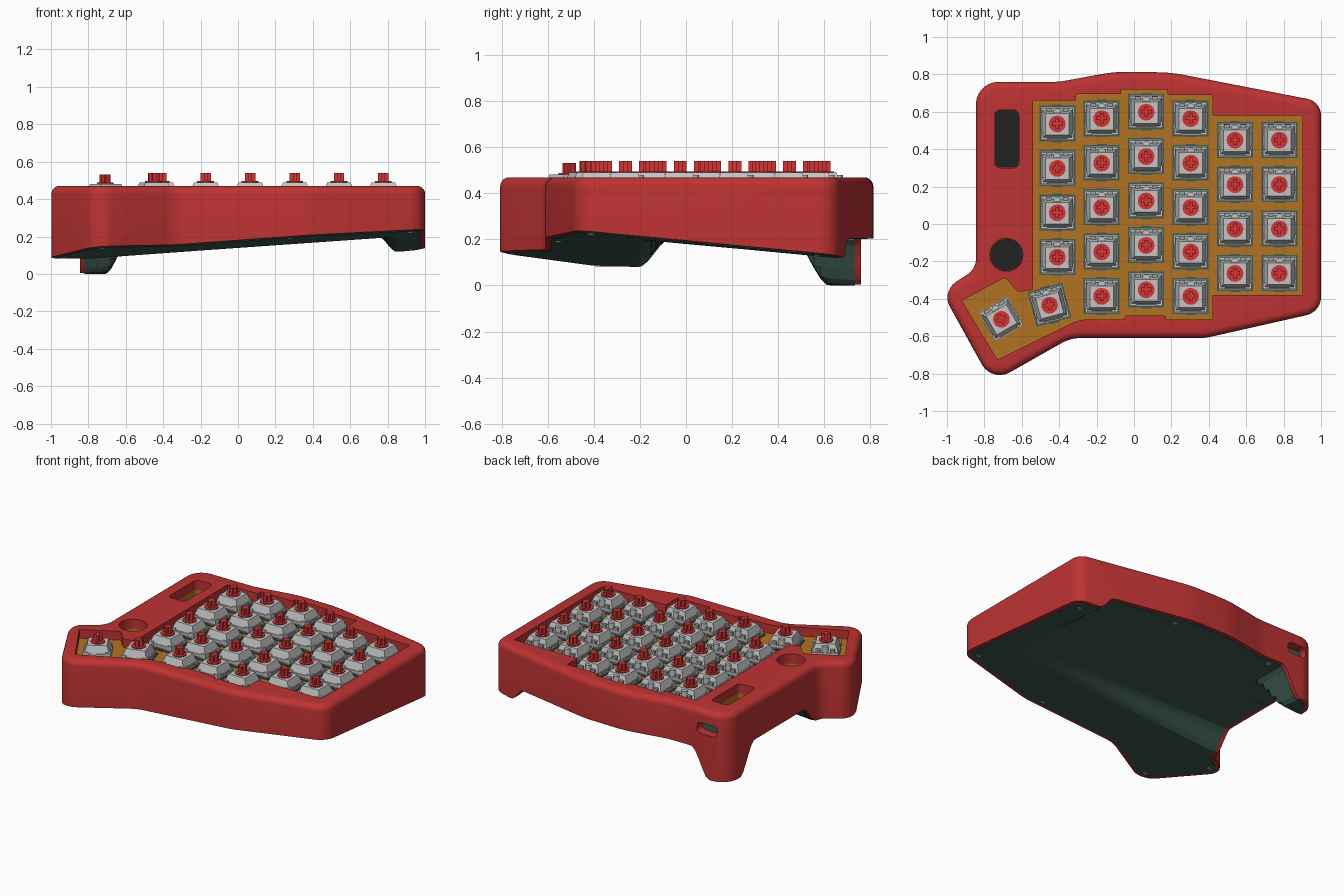
import bpy, bmesh, math
from mathutils import Vector, Matrix

cube = bpy.data.objects.get("Cube")
if cube:
    bpy.data.objects.remove(cube)


def material(name, r, g, b):
    m = bpy.data.materials.new(name)
    m.use_nodes = True
    m.diffuse_color = (r, g, b, 1)
    m.node_tree.nodes["Principled BSDF"].inputs["Base Color"].default_value = (r, g, b, 1)
    return m


RED = material("case red", 0.52, 0.033, 0.033)
STEM = material("stem red", 0.66, 0.035, 0.035)
ORANGE = material("plate orange", 0.45, 0.17, 0.016)
GREEN = material("dark green", 0.05, 0.105, 0.083)
GREY = material("housing grey", 0.56, 0.56, 0.56)
DIM = material("flange grey", 0.33, 0.35, 0.35)
BLACK = material("black", 0.016, 0.016, 0.016)


def rounded(corners, radius=0.008, steps=7):
    """Closed outline with an arc at each corner (x, y[, r])."""
    out = []
    for i, c in enumerate(corners):
        p = Vector(c[:2])
        r = c[2] if len(c) > 2 else radius
        a = (Vector(corners[i - 1][:2]) - p).normalized()
        b = (Vector(corners[(i + 1) % len(corners)][:2]) - p).normalized()
        turn = math.pi - a.angle(b)
        if turn < 0.02:
            out.append(p)
            continue
        d = r * math.tan(turn / 2)
        centre = p + (a + b).normalized() * r / math.cos(turn / 2)
        v1, v2 = p + a * d - centre, p + b * d - centre
        for k in range(steps + 1):
            s = k / steps
            out.append(centre + (v1 * math.sin((1 - s) * turn) + v2 * math.sin(s * turn)) / math.sin(turn))
    return out


def slab(cx, cy, w, h, r):
    x, y = w / 2, h / 2
    return rounded([(cx - x, cy - y), (cx + x, cy - y), (cx + x, cy + y), (cx - x, cy + y)], r)


def inset(points, d):
    n = len(points)
    out = []
    for i, p in enumerate(points):
        t = (points[(i + 1) % n] - points[i - 1]).normalized()
        out.append(p + Vector((-t.y, t.x)) * d)
    return out


def finish(name, bm, mats, smooth=True):
    bmesh.ops.recalc_face_normals(bm, faces=bm.faces)
    mesh = bpy.data.meshes.new(name)
    bm.to_mesh(mesh)
    bm.free()
    for m in mats:
        mesh.materials.append(m)
    ob = bpy.data.objects.new(name, mesh)
    bpy.context.collection.objects.link(ob)
    if smooth:
        shade(ob)
    return ob


def activate(ob):
    bpy.ops.object.select_all(action='DESELECT')
    ob.select_set(True)
    bpy.context.view_layer.objects.active = ob


def shade(ob):
    activate(ob)
    bpy.ops.object.shade_smooth_by_angle(angle=math.radians(30))


def prism(name, points, levels, mats, caps=True, matrix=None, smooth=True):
    """Stack an outline at (inset, z) levels."""
    bm = bmesh.new()
    rings = [[bm.verts.new((p.x, p.y, z)) for p in inset(points, d)] for d, z in levels]
    n = len(points)
    for lo, hi in zip(rings, rings[1:]):
        for i in range(n):
            bm.faces.new((lo[i], lo[(i + 1) % n], hi[(i + 1) % n], hi[i]))
    if caps:
        bm.faces.new(rings[0][::-1])
        bm.faces.new(rings[-1])
    if matrix:
        bm.transform(matrix)
    return finish(name, bm, mats, smooth)


def cut(ob, cutter):
    mod = ob.modifiers.new("cut", 'BOOLEAN')
    mod.operation = 'DIFFERENCE'
    mod.solver = 'EXACT'
    mod.object = cutter
    activate(ob)
    bpy.ops.object.modifier_apply(modifier=mod.name)


def ramp(v, a, b):
    t = min(1, max(0, (v - a) / (b - a)))
    return t * t * (3 - 2 * t)


def underside(x, y):
    """Tilted resting plane with an arched recess between the feet."""
    plane = 0.1225 + 0.0725 * x - 0.095 * y
    leg = max(ramp(x, -0.71, -0.57), ramp(y, 0.62, 0.46))
    lift = min(ramp(y, -0.21, -0.07), ramp(x, 0.85, 0.75), leg)
    return max(0.004, plane + lift * max(0, 0.205 - plane))


# Cutter that shapes the underside
bm = bmesh.new()
bmesh.ops.create_grid(bm, x_segments=84, y_segments=72, size=1)
for v in bm.verts:
    v.co.x *= 1.1
    v.co.z = underside(v.co.x, v.co.y)
base = bmesh.ops.extrude_face_region(bm, geom=bm.faces[:])
for v in base["geom"]:
    if isinstance(v, bmesh.types.BMVert):
        v.co.z = -0.5
bmesh.ops.triangulate(bm, faces=bm.faces[:])
under_cutter = finish("underside_cutter", bm, [], False)

# Case shell
outline = rounded([
    (-0.76, -0.848, 0.11), (-0.34, -0.61, 0.2), (0.38, -0.61, 0.3), (1, -0.47, 0.1),
    (1, 0.655, 0.09), (0.2, 0.81, 0.8), (-0.1, 0.815, 0.8), (-0.4, 0.76, 0.4),
    (-0.845, 0.76, 0.12), (-0.845, -0.24, 0.1), (-1.03, -0.36, 0.1)])
edge = [(0.04 * (1 - math.cos(a)), 0.43 + 0.04 * math.sin(a))
        for a in (math.radians(18 * k) for k in range(6))]
case = prism("case", outline, [(0, -0.3)] + edge, [RED])

# Openings for keys, screen, knob and cable
keys_outline = rounded([
    (-0.54, 0.66), (-0.54, -0.35), (-0.62, -0.365, 0.03), (-0.69, -0.285, 0.02), (-0.92, -0.41),
    (-0.73, -0.725), (-0.29, -0.51, 0.2), (-0.05, -0.51), (-0.05, -0.49), (0.17, -0.49),
    (0.17, -0.51), (0.42, -0.51), (0.42, -0.38), (0.9, -0.38), (0.9, 0.58), (0.42, 0.58),
    (0.42, 0.69), (0.18, 0.69), (0.18, 0.72), (-0.07, 0.72), (-0.07, 0.695), (-0.31, 0.695),
    (-0.31, 0.66)], 0.006, 3)
screen_outline = slab(-0.68, 0.455, 0.13, 0.31, 0.03)
knob_outline = slab(-0.682, -0.165, 0.176, 0.176, 0.086)
cable_outline = slab(-0.69, 0.345, 0.15, 0.075, 0.03)
upright = Matrix.Rotation(math.radians(90), 4, 'X')
cutters = [under_cutter,
           prism("keys_cutter", keys_outline[::-1], [(0, 0.4), (0, 0.6)], []),
           prism("screen_cutter", screen_outline, [(0, 0.36), (0, 0.6)], []),
           prism("knob_cutter", knob_outline, [(0, 0.36), (0, 0.6)], []),
           prism("cable_cutter", cable_outline, [(0, -0.9), (0, -0.69)], [], matrix=upright)]
for c in cutters:
    cut(case, c)
shade(case)

# Bottom cover, slightly proud of the case rim
cover = prism("bottom_cover", outline, [(0.025, -0.3), (0.025, 0.28)], [GREEN])
under_cutter.location.z = -0.004
bpy.context.view_layer.update()
cut(cover, under_cutter)
shade(cover)
for c in cutters:
    bpy.data.objects.remove(c)

# Plates and floors inside the openings
prism("key_plate", keys_outline[::-1], [(0.003, 0.39), (0.003, 0.41)], [ORANGE])
for name, pts in (("screen", screen_outline), ("knob", knob_outline)):
    prism(name + "_floor", pts, [(0.001, 0.355), (0.001, 0.365)], [BLACK])
    prism(name + "_liner", pts, [(0.001, 0.36), (0.001, 0.405)], [ORANGE], caps=False)
prism("cable_socket", cable_outline, [(0.001, -0.7), (0.001, -0.68)], [GREEN], matrix=upright)

# Screws and reset button on the underside
spots = [(0.92, -0.41), (0.28, -0.55), (0.92, 0.57), (0.27, 0.72), (-0.5, 0.71),
         (-0.72, -0.75), (-0.93, -0.38), (-0.77, 0.27)]
for i, (x, y) in enumerate(spots):
    size = 0.07 if i == len(spots) - 1 else 0.03
    z = underside(x, y)
    prism("reset_button" if size > 0.05 else f"screw_{i + 1}", slab(x, y, size, size, size * 0.49),
          [(0, z - 0.008), (0, z)], [DIM if size < 0.05 else GREEN])


# One key switch, shared by every key
def block(bm, x, y, z0, z1, w, h, mat, top=None):
    """Box with an optional narrower top (w, h)."""
    tw, th = top or (w, h)
    for f in bmesh.ops.create_cube(bm, size=1)["verts"]:
        up = f.co.z > 0
        f.co = (x + f.co.x * (tw if up else w), y + f.co.y * (th if up else h), z1 if up else z0)
        for face in f.link_faces:
            face.material_index = mat


def disc(bm, x, y, z0, z1, r, mat):
    made = bmesh.ops.create_cone(bm, cap_ends=True, segments=16, radius1=r, radius2=r, depth=z1 - z0,
                                 matrix=Matrix.Translation((x, y, (z0 + z1) / 2)))
    for v in made["verts"]:
        for face in v.link_faces:
            face.material_index = mat


bm = bmesh.new()
block(bm, 0, 0, -0.01, 0.004, 0.192, 0.192, 0)                     # cutout frame
block(bm, 0, 0, 0, 0.012, 0.176, 0.176, 1)                         # flange
block(bm, 0, 0, 0.012, 0.03, 0.168, 0.168, 2)                      # lower housing
block(bm, 0, -0.004, 0.03, 0.08, 0.162, 0.15, 2, (0.125, 0.115))   # upper housing
for s in (-1, 1):
    block(bm, s * 0.08, 0, 0.01, 0.028, 0.02, 0.07, 1)             # side clips
    block(bm, s * 0.07, -0.068, 0.01, 0.04, 0.035, 0.035, 2)       # corner posts
    block(bm, s * 0.045, 0.068, 0.02, 0.05, 0.03, 0.03, 1)         # lamp recess
    block(bm, 0, s * 0.092, -0.005, 0.008, 0.05, 0.018, 0)         # plate tabs
disc(bm, 0, 0.06, 0.03, 0.07, 0.021, 2)
disc(bm, 0, -0.002, 0.07, 0.086, 0.045, 3)                         # stem collar
block(bm, 0, 0, 0.08, 0.13, 0.056, 0.02, 3)                        # stem cross
block(bm, 0, 0, 0.08, 0.13, 0.02, 0.056, 3)
switch = finish("key_switch", bm, [GREEN, DIM, GREY, STEM], False)

# Lay the switches out in staggered columns plus two thumb keys
columns = [(-0.41, 0.537, 4), (-0.173, 0.565, 5), (0.065, 0.6, 5),
           (0.303, 0.565, 5), (0.54, 0.45, 4), (0.777, 0.45, 4)]
spots = [(x, y - 0.2375 * k, 0.41, 0) for x, y, n in columns for k in range(n)]
spots += [(-0.452, -0.432, 0.41, 15), (-0.71, -0.508, 0.402, 30)]
for i, (x, y, z, turn) in enumerate(spots):
    key = switch if i == 0 else bpy.data.objects.new(f"key_switch_{i + 1}", switch.data)
    if i:
        bpy.context.collection.objects.link(key)
    key.location = (x, y, z)
    key.rotation_euler.z = math.radians(turn)
